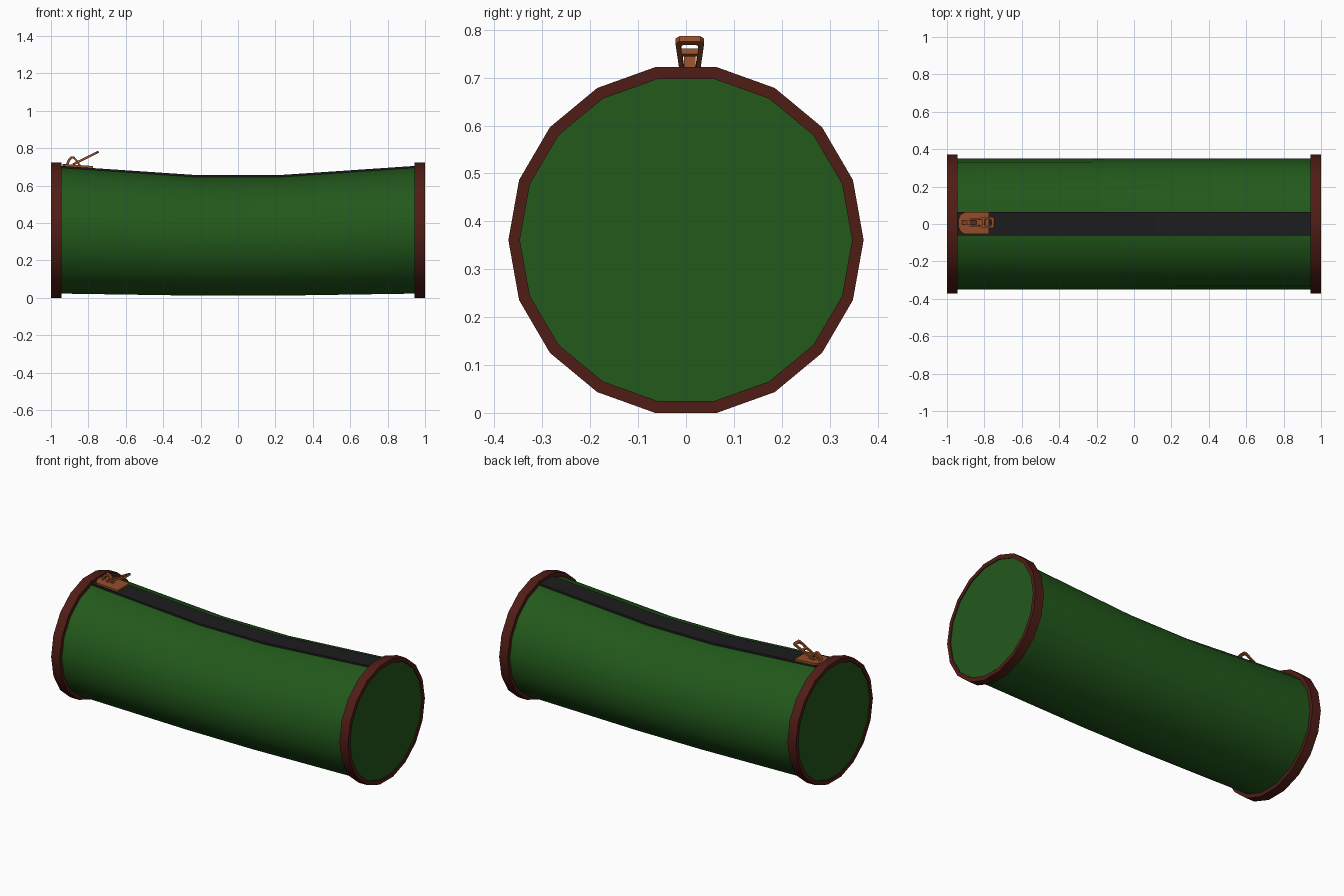
import bpy
from math import radians, cos, sin, pi

if "Cube" in bpy.data.objects:
    bpy.data.objects.remove(bpy.data.objects["Cube"])


def material(name, rgb):
    m = bpy.data.materials.new(name)
    m.diffuse_color = (*rgb, 1)
    m.use_nodes = True
    m.node_tree.nodes["Principled BSDF"].inputs["Base Color"].default_value = m.diffuse_color
    return m


GREEN = material("green_fabric", (0.016, 0.1, 0.011))
BROWN = material("brown_trim", (0.08, 0.012, 0.008))
BLACK = material("black_tape", (0.012, 0.012, 0.013))
COPPER = material("copper_metal", (0.3, 0.075, 0.022))


def loft(name, sections, mat, closed=False, smooth=True):
    """Skin a list of equal-sized loops; cap the ends or join last to first."""
    n, k = len(sections[0]), len(sections)
    verts = [p for s in sections for p in s]
    faces = []
    for i in range(k if closed else k - 1):
        a, b = i * n, ((i + 1) % k) * n
        faces += [(a + j, a + (j + 1) % n, b + (j + 1) % n, b + j) for j in range(n)]
    if not closed:
        faces += [tuple(range(n))[::-1], tuple(range((k - 1) * n, k * n))]
    me = bpy.data.meshes.new(name)
    me.from_pydata(verts, [], faces)
    me.materials.append(mat)
    import bmesh
    bm = bmesh.new()
    bm.from_mesh(me)
    bmesh.ops.recalc_face_normals(bm, faces=bm.faces)
    bm.to_mesh(me)
    bm.free()
    if smooth:
        me.shade_smooth()
        me.set_sharp_from_angle(angle=radians(30))
    ob = bpy.data.objects.new(name, me)
    bpy.context.collection.objects.link(ob)
    return ob


def hoop(x, ry, rz, zc):
    return [(x, ry * cos(i * pi / 9), zc + rz * sin(i * pi / 9)) for i in range(18)]


# Sagging body
END, MID = (0.349, 0.343, 0.361), (0.349, 0.322, 0.3285)
loft("case_body", [hoop(-0.995, *END), hoop(-0.22, *MID),
                   hoop(0.22, *MID), hoop(0.995, *END)], GREEN)

# Trim rings at both ends
OUT, INN = (0.371, 0.3666, 0.361), (0.347, 0.341, 0.361)
for side, s in (("left", -1), ("right", 1)):
    loft(side + "_trim_ring", [hoop(s * 0.943, *INN), hoop(s * 0.943, *OUT),
                               hoop(s * 1.0, *OUT), hoop(s * 1.0, *INN)], BROWN, closed=True)

# Zip tape along the top
loft("zip_tape", [[(x, -0.062, z - 0.017), (x, 0.064, z - 0.017), (x, 0.064, z), (x, -0.062, z)]
                  for x, z in ((-0.96, 0.706), (-0.22, 0.656), (0.22, 0.656), (0.96, 0.706))], BLACK)


# Slider plate, with rounded left corners, following the tape slope
outline = [(-0.775, -0.053), (-0.775, 0.063), (-0.905, 0.063), (-0.928, 0.05),
           (-0.938, 0.025), (-0.938, -0.015), (-0.928, -0.04), (-0.905, -0.053)]


def slope(x):
    return 0.706 - (x + 0.96) * 0.0676


loft("zip_slider", [[(x, y, slope(x) + h) for x, y in outline] for h in (-0.004, 0.011)], COPPER)

# Arched bridge holding the pull
Y = 0.008
arch = [(-0.922, 0.708, -0.908, 0.708), (-0.908, 0.742, -0.897, 0.735),
        (-0.892, 0.756, -0.888, 0.744), (-0.875, 0.754, -0.878, 0.743),
        (-0.856, 0.732, -0.866, 0.728), (-0.838, 0.704, -0.85, 0.704)]
loft("slider_bridge", [[(a, Y - 0.012, b), (a, Y + 0.012, b), (c, Y + 0.012, d), (c, Y - 0.012, d)]
                       for a, b, c, d in arch], COPPER)


# Pull tab: tilted frame plus a crossbar, u along the tab, h its thickness
def tab(u, y, h):
    c, s = cos(radians(26.5)), sin(radians(26.5))
    return (-0.882 + u * c - h * s, Y + y, 0.713 + u * s + h * c)


outer = [(0, -0.016), (0.006, -0.021), (0.142, -0.03), (0.153, -0.022),
         (0.153, 0.022), (0.142, 0.03), (0.006, 0.021), (0, 0.016)]
inner = [(0.01, -0.008), (0.014, -0.012), (0.13, -0.019), (0.137, -0.012),
         (0.137, 0.012), (0.13, 0.019), (0.014, 0.012), (0.01, 0.008)]
T = 0.006
loft("zip_pull", [[tab(u, y, h) for u, y in loop] for loop, h in
                  ((inner, -T), (outer, -T), (outer, T), (inner, T))], COPPER, closed=True)
bar = [(0.082, -0.017), (0.095, -0.017), (0.095, 0.017), (0.082, 0.017)]
loft("pull_crossbar", [[tab(u, y, h) for u, y in bar] for h in (-T, T)], COPPER)
